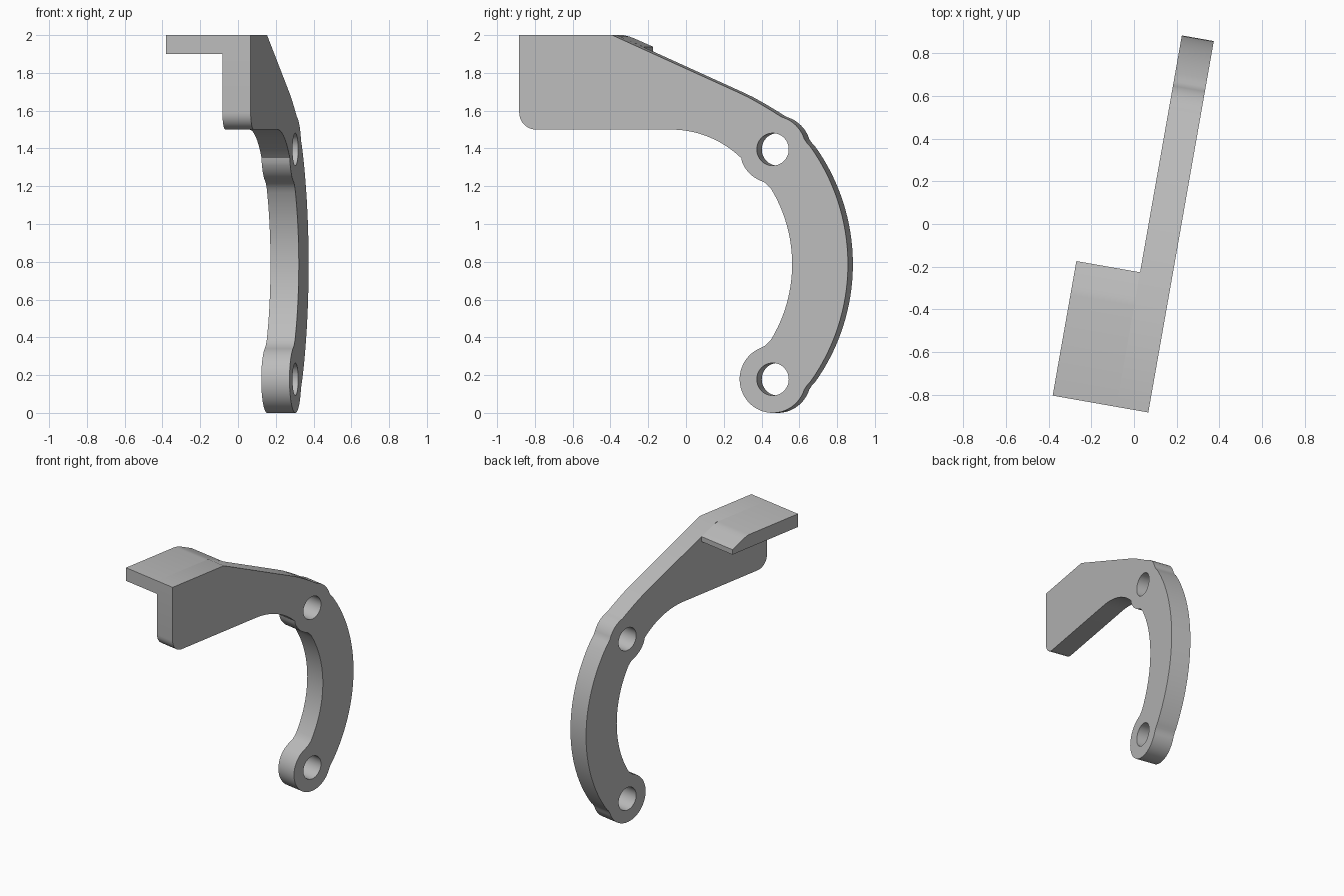
import bpy, bmesh
from math import sin, cos, radians
from mathutils import Matrix, Vector

cube = bpy.data.objects.get("Cube")
if cube:
    bpy.data.objects.remove(cube, do_unlink=True)

grey = bpy.data.materials.new("plain grey")
grey.use_nodes = True
colour = (0.5, 0.5, 0.5, 1)
grey.diffuse_color = colour
grey.node_tree.nodes["Principled BSDF"].inputs["Base Color"].default_value = colour

# The bracket is turned ten degrees about z: profile x runs along it, profile y is up
TURN = radians(10)
ALONG = Vector((sin(TURN), cos(TURN), 0))
ACROSS = Vector((cos(TURN), -sin(TURN), 0))
CORNER = Vector((0.067, -0.883, 0))
THICK = 0.152
BOSS_R, HOLE_R = 0.178, 0.086
BOSSES = [(1.363, 1.395), (1.363, BOSS_R)]


def arc(centre, r, start, end, steps=16):
    angles = [radians(start + (end - start) * i / steps) for i in range(steps + 1)]
    return [(centre[0] + r * cos(a), centre[1] + r * sin(a)) for a in angles]


def extruded(name, loops, near, far):
    """Fill the loops (later ones are holes) and extrude between two offsets."""
    curve = bpy.data.curves.new(name, 'CURVE')
    curve.dimensions = '2D'
    curve.fill_mode = 'BOTH'
    curve.extrude = (far - near) / 2
    for loop in loops:
        spline = curve.splines.new('POLY')
        spline.points.add(len(loop) - 1)
        for point, (x, y) in zip(spline.points, loop):
            point.co = (x, y, 0, 1)
        spline.use_cyclic_u = True
    obj = bpy.data.objects.new(name, curve)
    bpy.context.collection.objects.link(obj)
    bpy.ops.object.select_all(action='DESELECT')
    obj.select_set(True)
    bpy.context.view_layer.objects.active = obj
    bpy.ops.object.convert(target='MESH')
    obj = bpy.context.view_layer.objects.active
    axes = Matrix((ALONG, (0, 0, 1), ACROSS)).transposed().to_4x4()
    origin = CORNER + ACROSS * (near + far) / 2
    obj.data.transform(Matrix.Translation(origin) @ axes)
    bm = bmesh.new()
    bm.from_mesh(obj.data)
    bmesh.ops.remove_doubles(bm, verts=bm.verts, dist=0.0005)
    bmesh.ops.recalc_face_normals(bm, faces=bm.faces)
    bm.to_mesh(obj.data)
    bm.free()
    obj.data.materials.clear()
    obj.data.materials.append(grey)
    bpy.ops.object.shade_smooth_by_angle(angle=radians(30))
    return obj


# Curved arm: mounting end, two bosses and the ring segment between them
upper, lower = BOSSES
ring = (0.707, 0.787)
outline = [(0, 2)]
outline += arc((0.09, 1.59), 0.09, 180, 270, 8)
outline += arc((0.815, 0.95), 0.55, 90, 46.5)
outline += arc(upper, BOSS_R, 203, 247, 8)
outline += [(1.324, 1.217)]
outline += arc(ring, 0.76, 32, -32, 32)
outline += [(1.324, 0.357)]
outline += arc(lower, BOSS_R, 113, 342, 40)
outline += [(1.548, 0.147)]
outline += arc(ring, 1.06, -36, 36, 32)
outline += [(1.548, 1.427)]
outline += arc(upper, BOSS_R, 18, 74, 12)
outline += [(1.40, 1.573), (1.36, 1.598), (1.29, 1.639), (1.23, 1.672), (1.17, 1.70)]
outline += [(0.50, 2)]
holes = [arc(c, HOLE_R, 0, 352.5, 47) for c in BOSSES]
extruded("curved_arm", [outline] + holes, -THICK, 0)

# Top flange: flat underside, top bends down along the arm's slope
flange = [(0, 2), (0, 1.9), (0.64, 1.9), (0.64, 1.938),
          (0.54, 1.982), (0.51, 1.993), (0.48, 2)]
extruded("top_flange", [flange], -0.455, -THICK)
